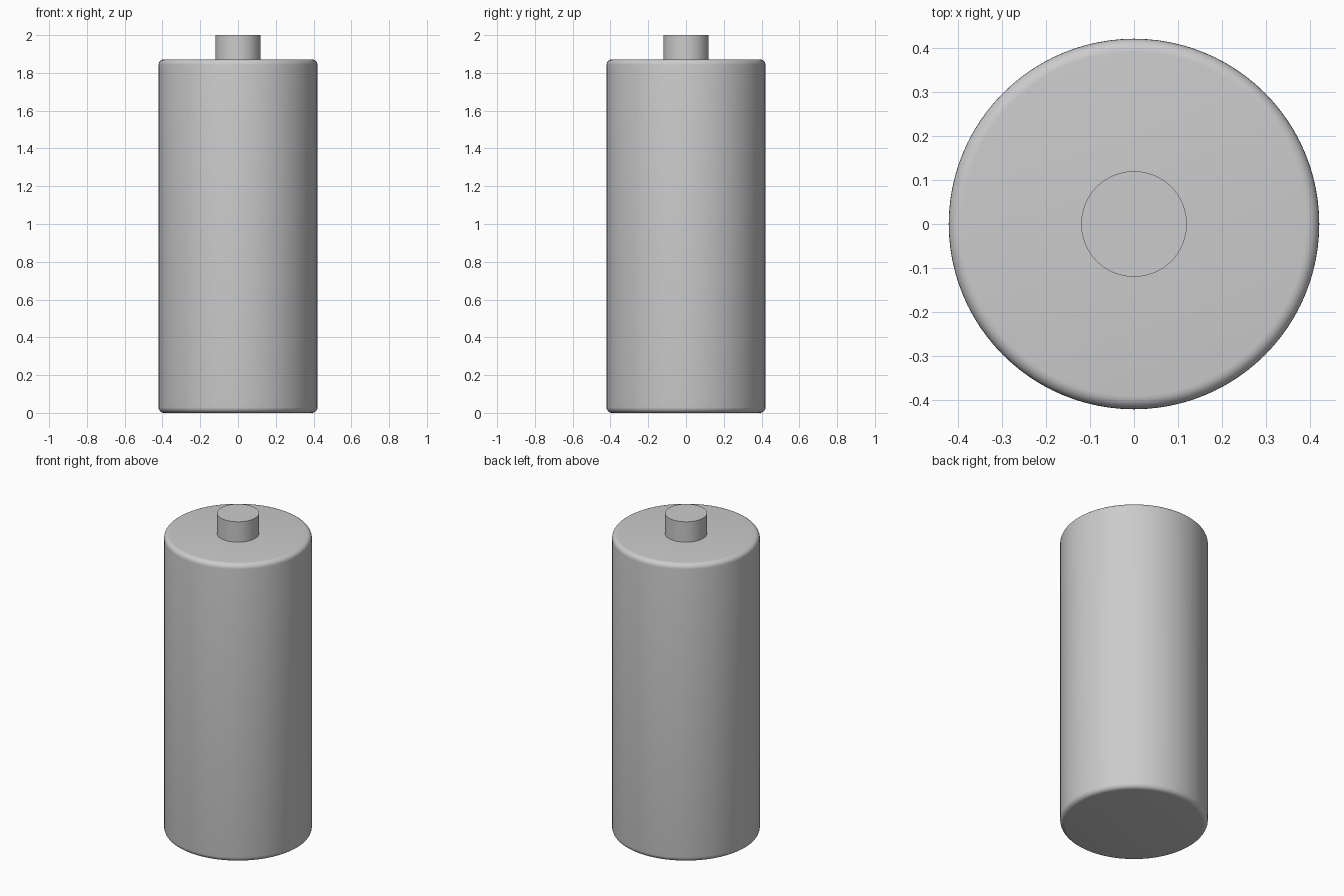
import bpy
import math

if "Cube" in bpy.data.objects:
    bpy.data.objects.remove(bpy.data.objects["Cube"])


def cylinder(name, radius, z0, z1, bevel=0.0):
    bpy.ops.mesh.primitive_cylinder_add(vertices=96, radius=radius, depth=z1 - z0,
                                        location=(0, 0, (z0 + z1) / 2))
    obj = bpy.context.object
    obj.name = name
    if bevel:
        mod = obj.modifiers.new("rounded_rims", 'BEVEL')
        mod.width = bevel
        mod.segments = 6
        mod.limit_method = 'ANGLE'
        mod.angle_limit = math.radians(40)
        bpy.ops.object.modifier_apply(modifier=mod.name)
    bpy.ops.object.shade_smooth_by_angle(angle=math.radians(35))
    return obj


# Battery case with softly rounded top and bottom rims
cylinder("battery_case", 0.421, 0.0, 1.872, bevel=0.03)

# Positive contact on top
cylinder("positive_terminal", 0.12, 1.86, 2.0)
